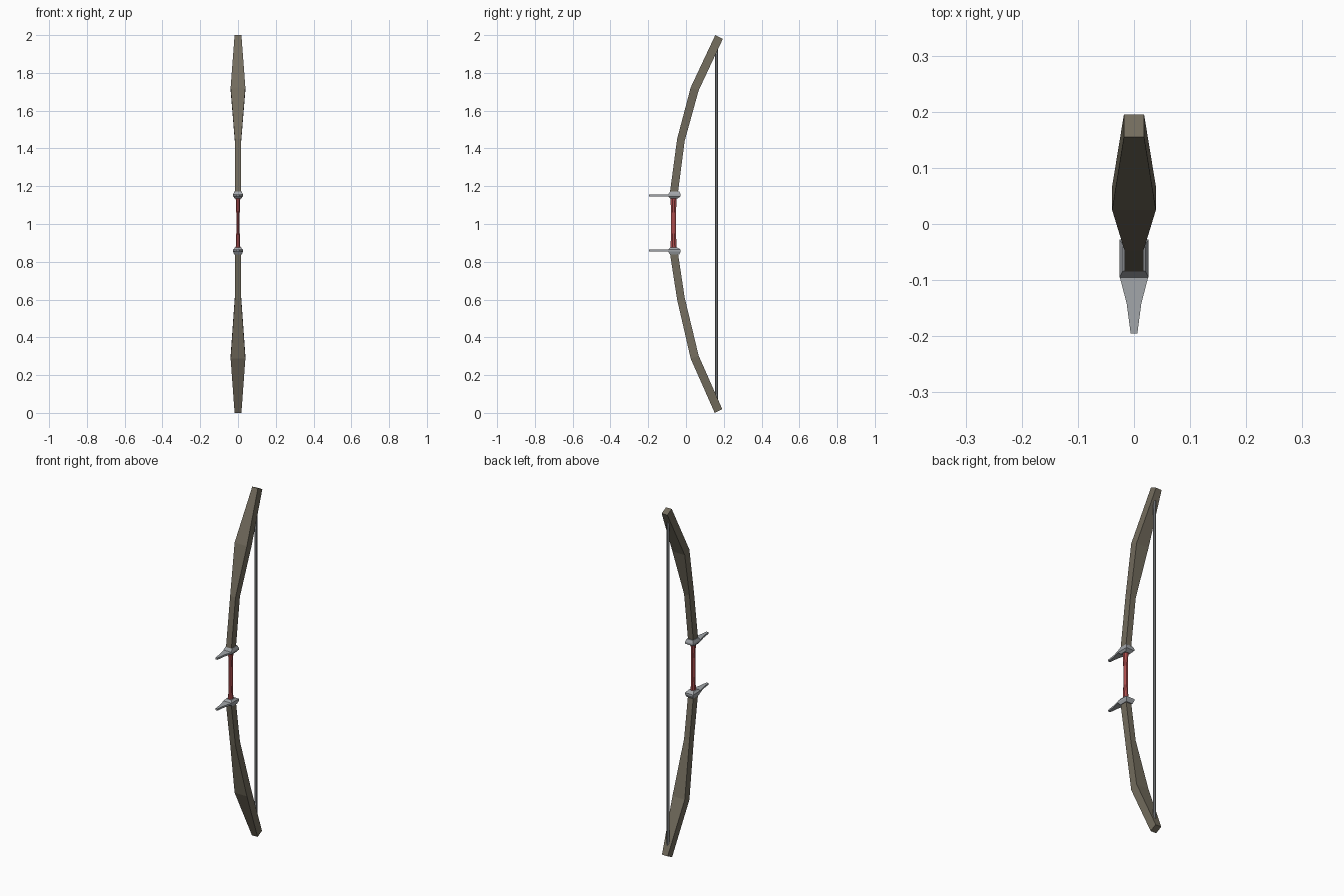
import bpy, bmesh, math

if "Cube" in bpy.data.objects:
    bpy.data.objects.remove(bpy.data.objects["Cube"])


def material(name, rgb):
    m = bpy.data.materials.new(name)
    m.diffuse_color = (*rgb, 1.0)
    m.use_nodes = True
    m.node_tree.nodes["Principled BSDF"].inputs["Base Color"].default_value = m.diffuse_color
    return m


WOOD = material("weathered wood", (0.17, 0.15, 0.11))
METAL = material("grey metal", (0.36, 0.38, 0.40))
LEATHER = material("red leather", (0.42, 0.075, 0.075))
CORD = material("grey cord", (0.23, 0.24, 0.25))


def loft(name, rings, mat):
    """Join successive rings of points with quads and cap both ends."""
    bm = bmesh.new()
    loops = [[bm.verts.new(p) for p in ring] for ring in rings]
    n = len(loops[0])
    for a, b in zip(loops, loops[1:]):
        for i in range(n):
            j = (i + 1) % n
            bm.faces.new((a[i], a[j], b[j], b[i]))
    bm.faces.new(loops[0])
    bm.faces.new(loops[-1])
    bmesh.ops.recalc_face_normals(bm, faces=bm.faces)
    mesh = bpy.data.meshes.new(name)
    bm.to_mesh(mesh)
    bm.free()
    mesh.materials.append(mat)
    obj = bpy.data.objects.new(name, mesh)
    bpy.context.collection.objects.link(obj)
    return obj


def limb(name, stations, side):
    """Rectangular limb; station = y, z, half width, back offset (y, z)."""
    rings = []
    for y, z, w, dy, dz in stations:
        dz *= side
        rings.append([(-w, y - dy, z - dz), (w, y - dy, z - dz),
                      (w, y + dy, z + dz), (-w, y + dy, z + dz)])
    return loft(name, rings, WOOD)


def rod(name, y, stations, sides, mat):
    """Upright rod; station = z, half width in x, half depth in y."""
    turn = [2 * math.pi * (i + 0.5) / sides for i in range(sides)]
    return loft(name, [[(rx * math.cos(a), y + ry * math.sin(a), z) for a in turn]
                       for z, rx, ry in stations], mat)


# Upper and lower limbs
limb("upper_limb", [(-0.066, 1.15, 0.017, 0.021, -0.002),
                    (-0.027, 1.445, 0.017, 0.020, -0.005),
                    (0.046, 1.715, 0.039, 0.021, -0.008),
                    (0.175, 1.99, 0.018, 0.020, -0.010)], 1)
limb("lower_limb", [(-0.066, 0.86, 0.017, 0.021, -0.002),
                    (-0.027, 0.605, 0.017, 0.020, -0.005),
                    (0.046, 0.295, 0.039, 0.021, -0.008),
                    (0.172, 0.01, 0.018, 0.020, -0.010)], -1)

# Wrapped grip, slightly waisted
rod("grip", -0.066, [(0.855, 0.014, 0.018), (0.95, 0.010, 0.0145),
                     (1.06, 0.010, 0.0145), (1.155, 0.014, 0.018)], 8, LEATHER)

# Bowstring
rod("bowstring", 0.162, [(0.06, 0.008, 0.008), (1.94, 0.008, 0.008)], 6, CORD)


def guard(name, z, side):
    # Collar with bevelled top and bottom
    levels = [(-0.016, 0.017, -0.084, -0.045), (-0.005, 0.026, -0.095, -0.028),
              (0.005, 0.026, -0.095, -0.028), (0.021, 0.020, -0.084, -0.036)]
    loft(name + "_collar", [[(-w, y0, z + side * h), (w, y0, z + side * h),
                             (w, y1, z + side * h), (-w, y1, z + side * h)]
                            for h, w, y0, y1 in levels], METAL)
    # Flat forward spike
    loft(name + "_spike", [[(-w, y, z - 0.005), (w, y, z - 0.005),
                            (w, y, z + 0.005), (-w, y, z + 0.005)]
                           for y, w in [(-0.094, 0.0255), (-0.142, 0.013),
                                        (-0.195, 0.006)]], METAL)


guard("upper_guard", 1.151, 1)
guard("lower_guard", 0.859, -1)
